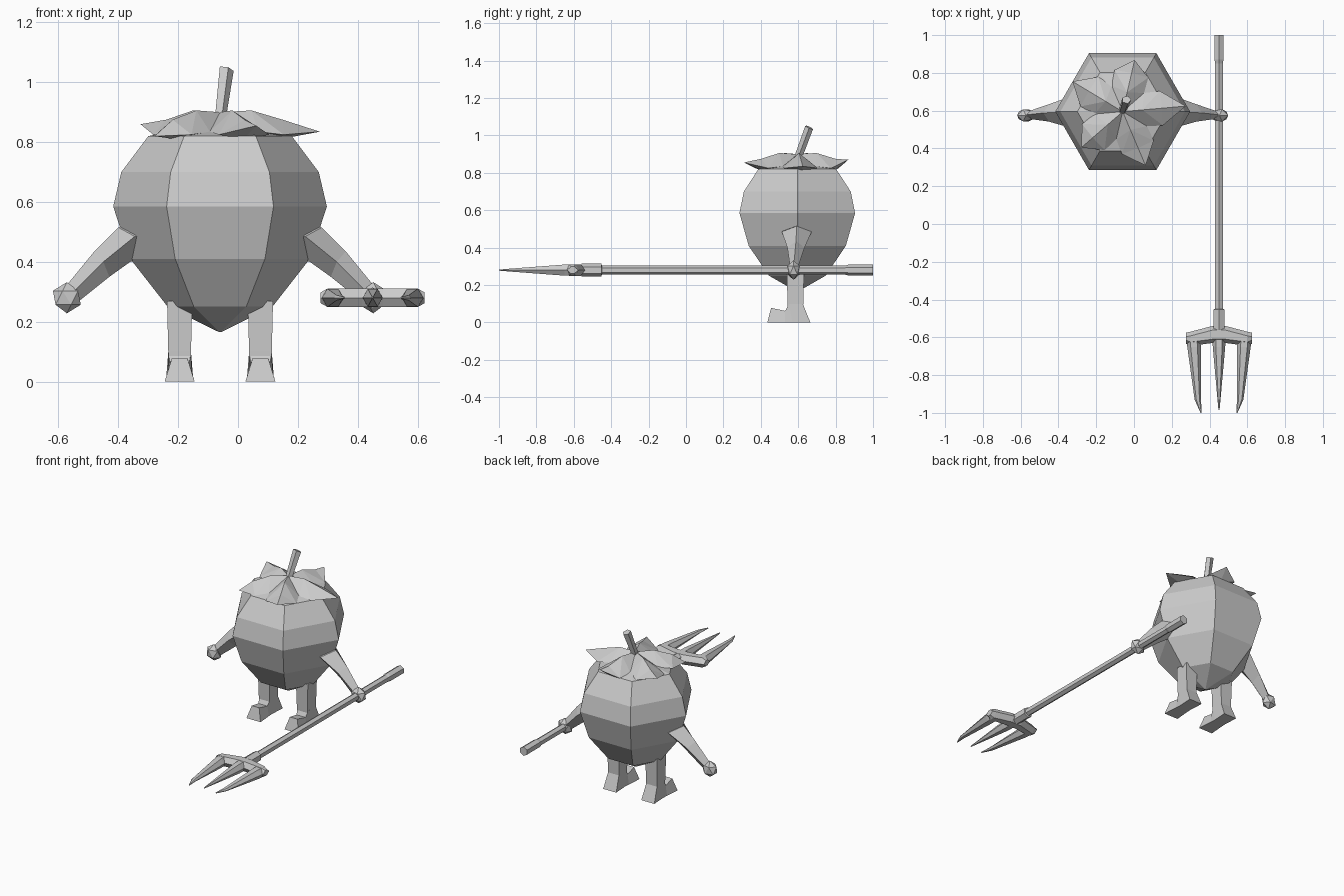
import bpy, bmesh
from math import sin, cos, pi, radians
from mathutils import Vector

if "Cube" in bpy.data.objects:
    bpy.data.objects.remove(bpy.data.objects["Cube"])

CX, CY = -0.06, 0.595          # body axis
POLE_X, POLE_Z = 0.45, 0.28    # trident axis

gray = bpy.data.materials.new("plain gray")
gray.diffuse_color = (0.6, 0.6, 0.6, 1)
gray.use_nodes = True
gray.node_tree.nodes["Principled BSDF"].inputs["Base Color"].default_value = gray.diffuse_color


def finish(name, bm):
    bmesh.ops.recalc_face_normals(bm, faces=bm.faces)
    me = bpy.data.meshes.new(name)
    bm.to_mesh(me)
    bm.free()
    me.materials.append(gray)
    ob = bpy.data.objects.new(name, me)
    bpy.context.collection.objects.link(ob)
    return ob


def loft(name, rings):
    """Skin a list of equal-sized point rings and cap both ends."""
    bm = bmesh.new()
    vs = [[bm.verts.new(p) for p in r] for r in rings]
    n = len(vs[0])
    for a, b in zip(vs, vs[1:]):
        for i in range(n):
            j = (i + 1) % n
            bm.faces.new((a[i], a[j], b[j], b[i]))
    bm.faces.new(vs[0])
    bm.faces.new(vs[-1])
    return finish(name, bm)


def ring(c, u, v, ru, rv, n, start=0.0):
    c, u, v = Vector(c), Vector(u), Vector(v)
    return [c + u * ru * cos(start + 2 * pi * i / n) + v * rv * sin(start + 2 * pi * i / n)
            for i in range(n)]


X, Y, Z = (1, 0, 0), (0, 1, 0), (0, 0, 1)

# Body: six-sided fruit
profile = [(0.003, 0.165), (0.175, 0.25), (0.30, 0.41), (0.357, 0.585),
           (0.33, 0.70), (0.24, 0.82), (0.06, 0.86)]
loft("body", [ring((CX, CY, z), X, Y, r, r, 6) for r, z in profile])

# Leaf cap: five pointed leaves with raised ridges
bm = bmesh.new()


def polar(r, deg, z):
    a = radians(deg)
    return bm.verts.new((CX + r * cos(a), CY + r * sin(a), z))


hub = polar(0, 0, 0.90)
tip_r = [0.335, 0.28, 0.31, 0.29, 0.31]
tip_z = [0.835, 0.87, 0.86, 0.82, 0.855]
valleys = [polar(0.15, 5 + 72 * k + 36, 0.835) for k in range(5)]
for k in range(5):
    a = 5 + 72 * k
    ridge = polar(0.105, a, 0.906)
    crest = polar(0.21, a, 0.875)
    left, right = polar(0.225, a + 24, 0.825), polar(0.225, a - 24, 0.825)
    tip = polar(tip_r[k], a, tip_z[k])
    under = polar(0.20, a, 0.81)
    for side, val in ((left, valleys[k]), (right, valleys[k - 1])):
        bm.faces.new((hub, ridge, val))
        bm.faces.new((ridge, crest, side))
        bm.faces.new((ridge, side, val))
        bm.faces.new((crest, tip, side))
        bm.faces.new((under, side, tip))
        bm.faces.new((under, val, side))
finish("leaf_cap", bm)

# Stem
loft("stem", [ring((-0.062, 0.595, 0.87), X, Y, 0.02, 0.023, 5),
              ring((-0.04, 0.658, 1.043), (0.98, 0, -0.2), (0, 0.9, -0.4), 0.026, 0.024, 5)])

for s, side in ((-1, "left"), (1, "right")):
    # Arm: four-cornered sections (top, front, bottom, back)
    def sec(top, front, back, low, y, half):
        return [(CX + s * top[0], y, top[1]), (CX + s * front[0], y - half, front[1]),
                (CX + s * low[0], y, low[1]), (CX + s * back[0], y + half, back[1])]
    loft(side + "_arm", [
        sec((0.26, 0.53), (0.22, 0.48), (0.22, 0.48), (0.22, 0.42), 0.592, 0.05),
        sec((0.34, 0.515), (0.285, 0.485), (0.285, 0.485), (0.30, 0.40), 0.592, 0.08),
        sec((0.42, 0.435), (0.39, 0.40), (0.39, 0.40), (0.37, 0.35), 0.588, 0.046),
        sec((0.51, 0.325), (0.49, 0.30), (0.49, 0.30), (0.47, 0.27), 0.578, 0.022)])
    # Hand
    bm = bmesh.new()
    bmesh.ops.create_icosphere(bm, subdivisions=1, radius=1)
    for v in bm.verts:
        v.co = (CX + s * (0.512 + 0.052 * v.co.x), 0.575 + 0.038 * v.co.y, 0.28 + 0.052 * v.co.z)
    finish(side + "_hand", bm)
    # Leg
    lx = CX + s * 0.135
    loft(side + "_leg", [[(lx + i * w, 0.585 + j * d, z) for i, j in
                          ((-1, -1), (1, -1), (1, 1), (-1, 1))]
                         for w, d, z in ((0.036, 0.04, 0.04), (0.038, 0.042, 0.10),
                                         (0.042, 0.046, 0.27))])
    # Foot: (bottom y, bottom half width, top y, top half width, top z)
    loft(side + "_foot", [[(lx - bw, by, 0), (lx + bw, by, 0),
                           (lx + tw, ty, tz), (lx - tw, ty, tz)]
                          for by, bw, ty, tw, tz in (
                              (0.435, 0.050, 0.455, 0.026, 0.078),
                              (0.53, 0.042, 0.53, 0.032, 0.062),
                              (0.57, 0.040, 0.55, 0.038, 0.098),
                              (0.665, 0.046, 0.625, 0.038, 0.098))])

# Trident pole with thicker ends
pole = [(1.0, 0.028), (0.87, 0.028), (0.85, 0.023), (-0.45, 0.023),
        (-0.452, 0.033), (-0.56, 0.033)]
loft("trident_pole", [ring((POLE_X, y, POLE_Z), X, Z, r, r * 1.05, 6, pi / 6) for y, r in pole])

# Trident crossbar: bevelled sections along x (back y, front y, half height)
bar = [(-0.174, -0.575, -0.635, 0.018), (-0.15, -0.57, -0.645, 0.031),
       (-0.035, -0.54, -0.63, 0.031), (0.035, -0.54, -0.63, 0.031),
       (0.15, -0.57, -0.645, 0.031), (0.174, -0.575, -0.635, 0.018)]
loft("trident_crossbar", [[(POLE_X + x, b, POLE_Z), (POLE_X + x, b - 0.022, POLE_Z + h),
                           (POLE_X + x, f + 0.02, POLE_Z + h), (POLE_X + x, f, POLE_Z),
                           (POLE_X + x, f + 0.02, POLE_Z - h), (POLE_X + x, b - 0.022, POLE_Z - h)]
                          for x, b, f, h in bar])

# Trident prongs: six-cornered sections (centre x, y, half width, half height)
prongs = {"middle_prong": [(0, -0.59, 0.034, 0.031), (0, -0.65, 0.033, 0.031), (0, -0.985, 0.003, 0.003)]}
for s, name in ((-1, "left_prong"), (1, "right_prong")):
    prongs[name] = [(s * 0.136, -0.60, 0.037, 0.031), (s * 0.132, -0.65, 0.036, 0.031),
                    (s * 0.112, -0.93, 0.017, 0.009), (s * 0.095, -1.0, 0.003, 0.003)]
for name, secs in prongs.items():
    loft(name, [ring((POLE_X + x, y, POLE_Z), X, Z, w, h * 1.1, 6) for x, y, w, h in secs])
